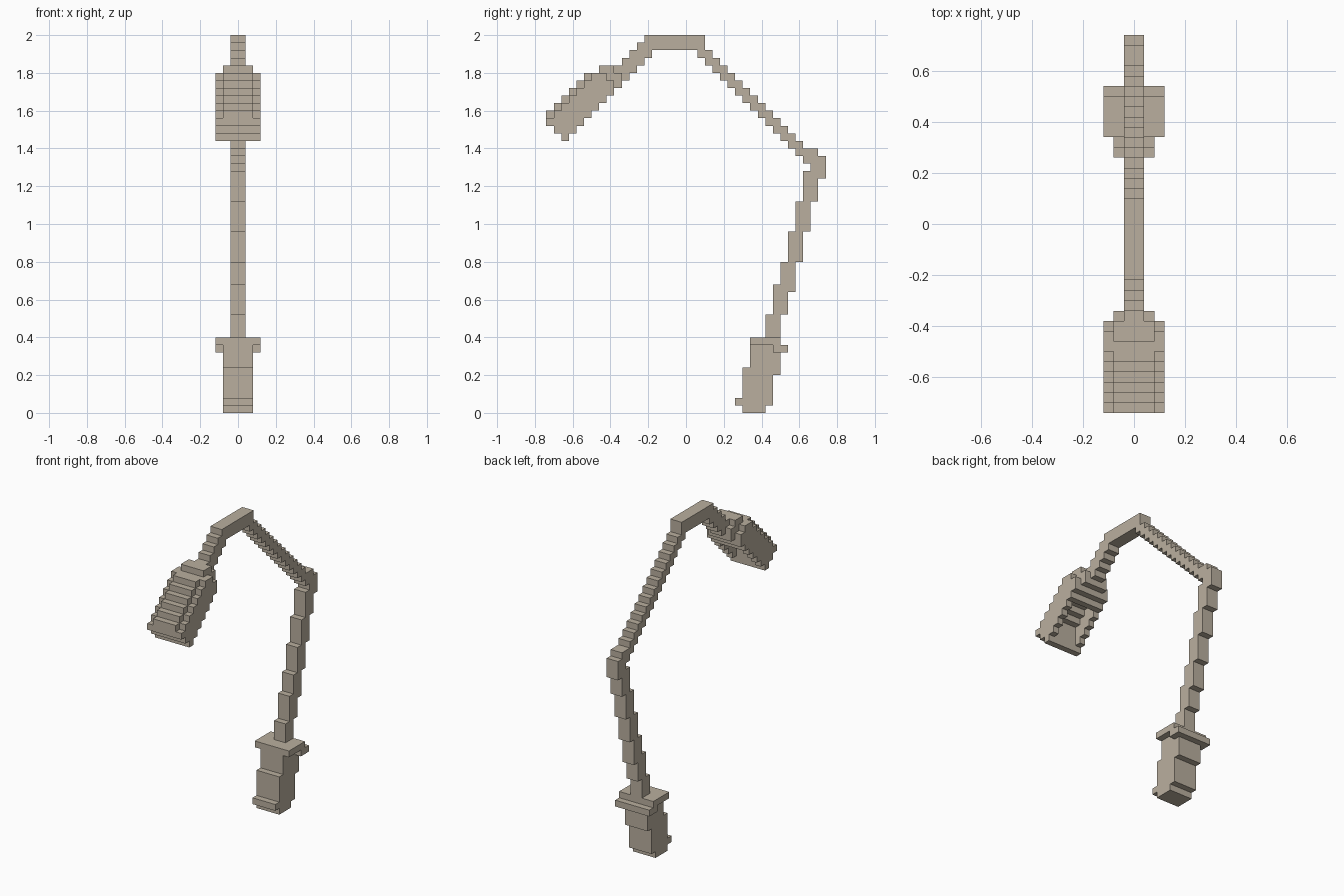
import bpy, bmesh

if "Cube" in bpy.data.objects:
    bpy.data.objects.remove(bpy.data.objects["Cube"])

U = 0.04          # size of one block
Y0 = -0.74        # y of block index 0

stone = bpy.data.materials.new("warm grey")
stone.diffuse_color = (0.49, 0.43, 0.345, 1)
stone.use_nodes = True
stone.node_tree.nodes["Principled BSDF"].inputs["Base Color"].default_value = stone.diffuse_color


def block_part(name, boxes):
    """Closed skin around boxes given in blocks: (half width, y0, y1, z0, z1[, inner half width])."""
    cells = set()
    for w, y0, y1, z0, z1, *inner in boxes:
        hole = inner[0] if inner else 0
        cells |= {(x, y, z) for x in range(-w, w) for y in range(y0, y1) for z in range(z0, z1)
                  if not -hole <= x < hole}
    bm = bmesh.new()
    verts = {}

    def vert(p):
        if p not in verts:
            verts[p] = bm.verts.new((p[0] * U, Y0 + p[1] * U, p[2] * U))
        return verts[p]

    for c in cells:
        for axis in range(3):
            a, b = (axis + 1) % 3, (axis + 2) % 3
            for side in (0, 1):
                n = list(c)
                n[axis] += 2 * side - 1
                if tuple(n) in cells:
                    continue
                quad = []
                for da, db in ((0, 0), (1, 0), (1, 1), (0, 1)):
                    p = list(c)
                    p[axis] += side
                    p[a] += da
                    p[b] += db
                    quad.append(vert(tuple(p)))
                bm.faces.new(quad if side else quad[::-1])
    bmesh.ops.dissolve_limit(bm, angle_limit=0.01, verts=bm.verts[:], edges=bm.edges[:])
    me = bpy.data.meshes.new(name)
    bm.to_mesh(me)
    bm.free()
    me.materials.append(stone)
    ob = bpy.data.objects.new(name, me)
    bpy.context.collection.objects.link(ob)
    return ob


# Base: leaning socket with a tilted collar
block_part("base", [
    (2, 26, 29, 0, 1), (2, 26, 30, 1, 5), (2, 25, 26, 1, 2),
    (2, 26, 30, 5, 6), (2, 27, 31, 5, 10),
    (3, 27, 31, 9, 10), (3, 30, 32, 8, 9),
])

# Arm: leaning post, long slope, flat crown and short drop to the lamp head
arm = [(1, 29, 31, 10, 13), (1, 30, 32, 13, 16), (1, 30, 33, 16, 17), (1, 31, 33, 17, 20),
       (1, 32, 34, 20, 24), (1, 33, 35, 24, 28), (1, 34, 36, 28, 32),
       (1, 35, 36, 32, 35), (1, 36, 37, 31, 34)]
arm += [(1, 21 + i, 22 + i, 46 - i, 48 - i) for i in range(14)]
arm += [(1, 13, 21, 48, 50), (1, 13, 14, 47, 48), (1, 20, 21, 47, 48)]
arm += [(1, j, j + 1, 34 + j, 37 + j) for j in range(9, 13)]
block_part("arm", arm)

# Lamp head: sloping shell with lower side walls and a recess underneath
centre_top = [40, 41, 42, 43, 44, 45, 45, 46, 46]
side_top = [39, 40, 41, 42, 43, 44, 45, 45, 44]
head = [(2, 9, 10, 43, 45)]
for j in range(9):
    low = max(34 + j, 38 - j)
    head.append((3, j, j + 1, low, side_top[j], 2))
    head.append((2, j, j + 1, low + (3 if 3 <= j <= 6 else 0), centre_top[j]))
block_part("lamp_head", head)
